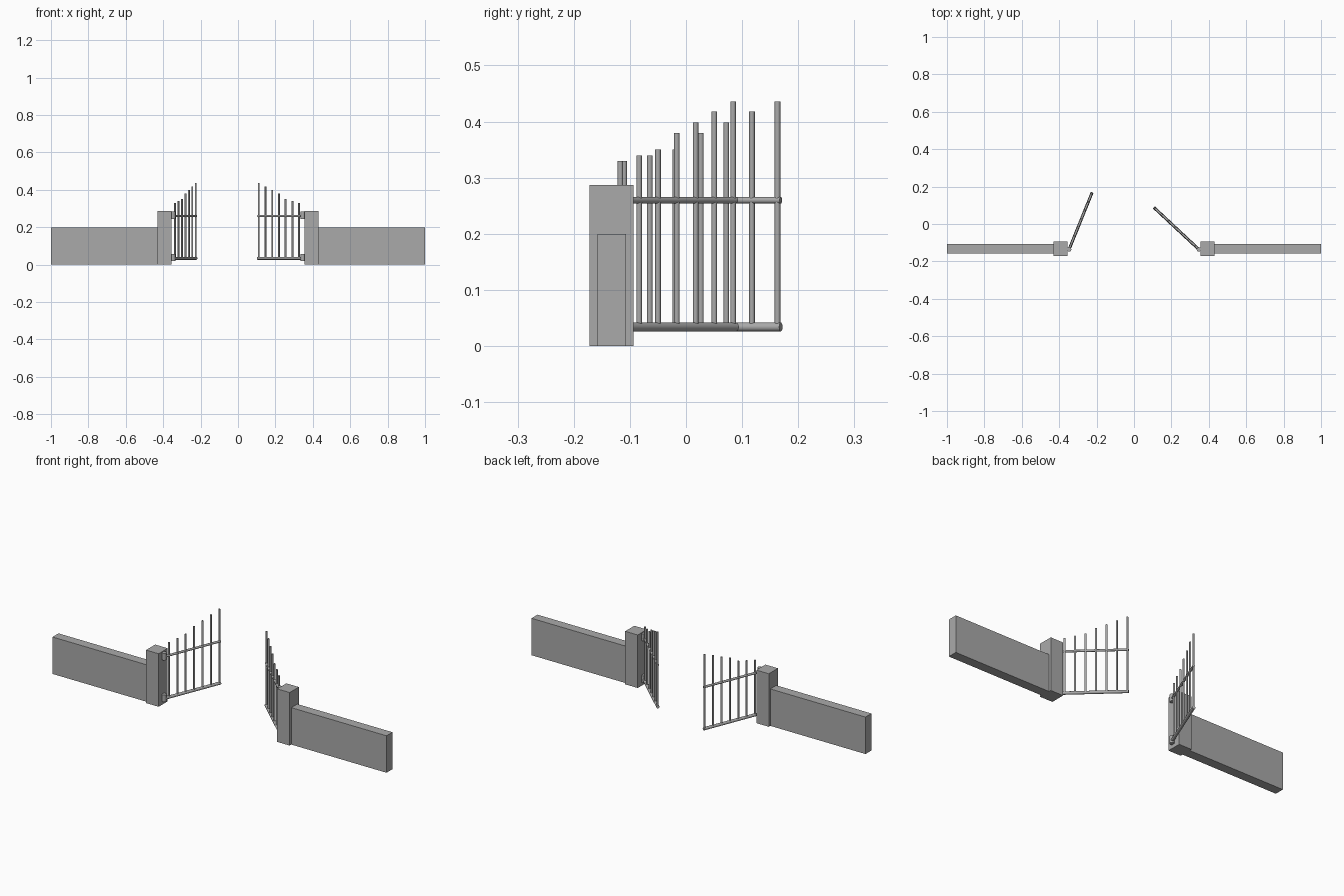
import bpy
import math
from mathutils import Vector

old = bpy.data.objects.get("Cube")
if old:
    bpy.data.objects.remove(old, do_unlink=True)

grey = bpy.data.materials.new("stone_grey")
grey.use_nodes = True
COLOR = (0.4, 0.4, 0.4, 1)
grey.diffuse_color = COLOR
grey.node_tree.nodes["Principled BSDF"].inputs["Base Color"].default_value = COLOR


def box(name, low, high):
    low, high = Vector(low), Vector(high)
    bpy.ops.mesh.primitive_cube_add(size=1, location=(low + high) / 2)
    ob = bpy.context.object
    ob.name = name
    ob.scale = high - low
    bpy.ops.object.transform_apply(location=False, rotation=False, scale=True)
    ob.data.materials.append(grey)


def rod(name, start, end, radius):
    start, end = Vector(start), Vector(end)
    axis = end - start
    bpy.ops.mesh.primitive_cylinder_add(vertices=16, radius=radius, depth=axis.length,
                                        location=(start + end) / 2)
    ob = bpy.context.object
    ob.name = name
    ob.rotation_euler = axis.to_track_quat("Z", "Y").to_euler()
    ob.data.materials.append(grey)
    bpy.ops.object.shade_smooth_by_angle(angle=math.radians(40))


BAR_TOPS = [0.33, 0.34, 0.35, 0.38, 0.398, 0.418, 0.436]
BAR_STEP = 0.0491

# Each side has its own opening angle
for side, sign, angle in (("left", 1, 43), ("right", -1, 68)):
    # Wall and gate post
    xs = sorted((sign * 0.43, sign))
    box(side + "_wall", (xs[0], -0.158, 0), (xs[1], -0.107, 0.2))
    xs = sorted((sign * 0.355, sign * 0.43))
    box(side + "_post", (xs[0], -0.172, 0), (xs[1], -0.094, 0.287))

    # Gate leaf swings from the hinge pivot
    pivot = Vector((sign * 0.347, -0.136, 0))
    a = math.radians(angle)
    along = Vector((-sign * math.cos(a), math.sin(a), 0))

    # Rails with their hinge barrels
    for level, z, radius in (("lower", 0.034, 0.008), ("upper", 0.26, 0.006)):
        base = pivot + Vector((0, 0, z))
        rod(f"{side}_{level}_rail", base, base + along * 0.329, radius)
        lift = Vector((0, 0, 0.019))
        mid = pivot + Vector((0, 0, z + 0.004))
        rod(f"{side}_{level}_hinge", mid - lift, mid + lift, 0.012)

    # Upright bars rise towards the opening
    for i, top in enumerate(BAR_TOPS):
        foot = pivot + along * (0.028 + BAR_STEP * i)
        rod(f"{side}_bar_{i + 1}", foot + Vector((0, 0, 0.034)),
            foot + Vector((0, 0, top)), 0.005)
